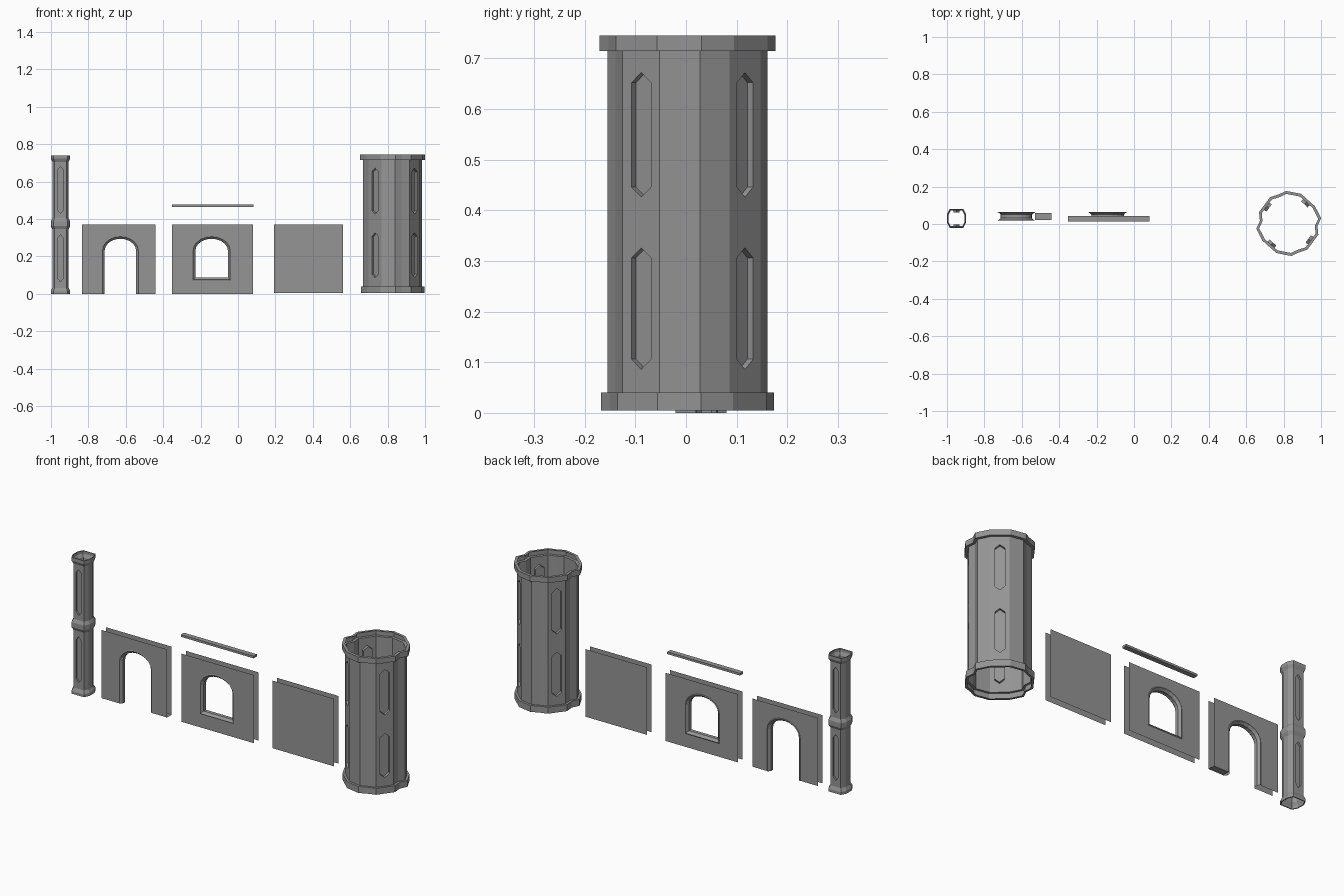
import bpy, bmesh, math
from mathutils import Vector
from mathutils.geometry import tessellate_polygon

if "Cube" in bpy.data.objects:
    bpy.data.objects.remove(bpy.data.objects["Cube"])

stone = bpy.data.materials.new("stone_grey")
stone.use_nodes = True
GREY = (0.3, 0.3, 0.3, 1)
stone.diffuse_color = GREY
stone.node_tree.nodes["Principled BSDF"].inputs["Base Color"].default_value = GREY


def finish(name, bm):
    bmesh.ops.remove_doubles(bm, verts=bm.verts, dist=0.0002)
    bmesh.ops.recalc_face_normals(bm, faces=bm.faces)
    # merge the flat fans of cut panels back into clean faces
    bmesh.ops.dissolve_limit(bm, angle_limit=0.01, verts=bm.verts, edges=bm.edges)
    mesh = bpy.data.meshes.new(name)
    bm.to_mesh(mesh)
    bm.free()
    mesh.materials.append(stone)
    bpy.context.collection.objects.link(bpy.data.objects.new(name, mesh))


def face(bm, points):
    bm.faces.new([bm.verts.new(p) for p in points])


def panel(bm, place, outer, holes=()):
    """Flat panel with holes, mapped from 2D to 3D by place."""
    loops = [outer, *holes]
    flat = [p for loop in loops for p in loop]
    verts = [bm.verts.new(place(*p)) for p in flat]
    for tri in tessellate_polygon([[Vector((u, v, 0)) for u, v in l] for l in loops]):
        bm.faces.new([verts[i] for i in tri])


def bridge(bm, a, b, closed=True):
    n = len(a)
    for i in range(n if closed else n - 1):
        j = (i + 1) % n
        face(bm, (a[i], a[j], b[j], b[i]))


def shaft(name, centre, plan, profile, niche_sides, niches, half, tip, depth):
    """Hollow shaft: plan scaled along a profile, pointed niches on some sides."""
    bm = bmesh.new()

    def at(i, ring):
        x, y = plan[i % len(plan)]
        return Vector((centre[0] + x * ring[0], centre[1] + y * ring[0], ring[1]))

    for low, high in zip(profile, profile[1:]):
        for i in range(len(plan)):
            a, b = at(i, low), at(i + 1, low)
            spans = [s for s in niches if low[1] < s[0] and s[1] < high[1]]
            if i not in niche_sides or not spans:
                face(bm, (a, b, at(i + 1, high), at(i, high)))
                continue
            along = (b - a).normalized()
            inward = Vector((-along.y, along.x, 0))
            width, mid = (b - a).length, (a + b) / 2

            def place(u, v, d=0):
                p = mid + along * u + inward * d
                return Vector((p.x, p.y, v))

            holes = [[(0, z0), (half, z0 + tip), (half, z1 - tip),
                      (0, z1), (-half, z1 - tip), (-half, z0 + tip)] for z0, z1 in spans]
            w = width / 2
            panel(bm, place, [(-w, low[1]), (w, low[1]), (w, high[1]), (-w, high[1])], holes)
            for hole in holes:
                back = [place(u, v, depth) for u, v in hole]
                bridge(bm, [place(u, v) for u, v in hole], back)
                face(bm, back)
    finish(name, bm)


# Lobed tower: half of the plan, then the same turned half way round
half_plan = [(.09, -.128), (.144, -.055), (.14, -.012), (.158, .025),
             (.128, .083), (.06, .144), (-.013, .158), (-.046, .142)]
tower_plan = half_plan + [(-x, -y) for x, y in half_plan]
shaft("tower", (.827, .003), tower_plan,
      [(1, .005), (1.08, .005), (1.08, .04), (1, .04), (1, .715),
       (1.1, .715), (1.1, .745), (1, .745)],
      (0, 4, 8, 12), [(.086, .326), (.426, .672)], .024, .02, .015)

# Slim column with flared ends and a middle band
column_plan = [(-.031, -.042), (.031, -.042), (.043, -.018), (.043, .018),
               (.031, .042), (-.031, .042), (-.043, .018), (-.043, -.018)]
shaft("column", (-.949, .03), column_plan,
      [(1.08, 0), (1.2, 0), (1.2, .015), (1, .032), (1, .345), (1.2, .362),
       (1.2, .388), (1, .405), (1, .705), (1.2, .722), (1.2, .74), (1.08, .74)],
      (0, 4), [(.065, .315), (.43, .68)], .016, .02, .01)

FRONT, BACK, TOP = .021, .06, .37


def arch(cx, half, bottom, rise, spring=.23, steps=10):
    """Arched outline from the right foot over to the left foot."""
    curve = [(cx + half * math.cos(math.pi * k / steps),
              spring + rise * math.sin(math.pi * k / steps)) for k in range(steps + 1)]
    return [(cx + half, bottom), *curve, (cx - half, bottom)]


def wall(name, x0, x1, z0=0, opening=None):
    """Two thin sheets joined by a splayed reveal around the opening."""
    bm = bmesh.new()
    is_door = bool(opening) and opening[2] == 0
    outer, holes = [(x0, z0), (x1, z0), (x1, TOP), (x0, TOP)], []
    if opening:
        cx, half, sill = opening
        edge = arch(cx, half, sill, .08)
        if is_door:
            outer = [(x0, 0), *reversed(edge), (x1, 0), (x1, TOP), (x0, TOP)]
        else:
            holes = [edge]
    for y in (FRONT, BACK):
        panel(bm, lambda u, v: (u, y, v), outer, holes)
    if opening:
        rings = []
        for inset, y in ((0, FRONT), (.004, FRONT - .002), (.016, FRONT + .01),
                         (.016, BACK - .01), (.004, BACK + .003), (0, BACK)):
            foot = sill if is_door else sill + inset
            rings.append([(u, y, v) for u, v in arch(cx, half - inset, foot, .08 - inset)])
        for a, b in zip(rings, rings[1:]):
            bridge(bm, a, b, closed=not is_door)
        if is_door:
            # underside of the pier beside the doorway
            face(bm, [(cx + half, FRONT, 0), (x1, FRONT, 0), (x1, BACK, 0), (cx + half, BACK, 0)])
    finish(name, bm)


wall("door_wall", -.834, -.44, 0, (-.629, .1, 0))
wall("window_wall", -.353, .08, 0, (-.141, .103, .072))
wall("plain_wall", .193, .562, .003)

# Thin floating ledge above the window wall
bm = bmesh.new()
bmesh.ops.create_cube(bm, size=1)
for v in bm.verts:
    v.co = (v.co.x * .438 - .135, v.co.y * .027 + .028, v.co.z * .012 + .47)
finish("ledge", bm)
